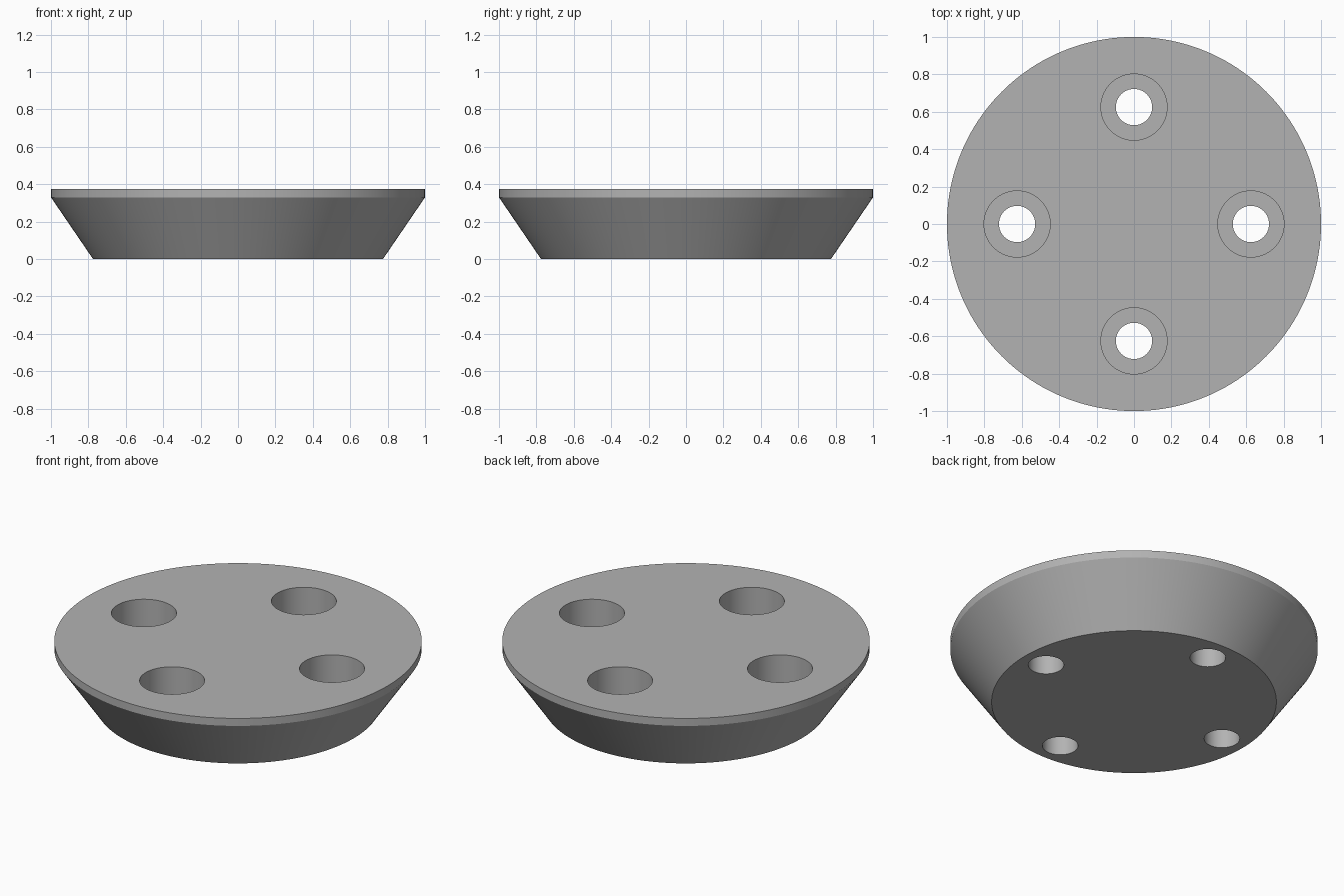
import bpy
import math

cube = bpy.data.objects.get("Cube")
if cube:
    bpy.data.objects.remove(cube, do_unlink=True)

HEIGHT = 0.375
BORE_FLOOR = 0.175
HOLE_PITCH = 0.625

grey = bpy.data.materials.new("plain grey")
grey.use_nodes = True
colour = (0.45, 0.45, 0.45, 1)
grey.diffuse_color = colour
grey.node_tree.nodes["Principled BSDF"].inputs["Base Color"].default_value = colour


def turned(name, profile, sides):
    """Solid of revolution about z, with flat caps, from (radius, height) points."""
    verts = [(r * math.cos(math.tau * i / sides), r * math.sin(math.tau * i / sides), z)
             for r, z in profile for i in range(sides)]
    faces = [list(range(sides))[::-1],
             [(len(profile) - 1) * sides + i for i in range(sides)]]
    for row in range(len(profile) - 1):
        a, b = row * sides, (row + 1) * sides
        for i in range(sides):
            j = (i + 1) % sides
            faces.append((a + i, a + j, b + j, b + i))
    mesh = bpy.data.meshes.new(name)
    mesh.from_pydata(verts, [], faces)
    mesh.materials.append(grey)
    obj = bpy.data.objects.new(name, mesh)
    bpy.context.collection.objects.link(obj)
    return obj


# Tapered disc with a short straight rim
disc = turned("tapered_disc", [(0.775, 0), (1, 0.33), (1, HEIGHT)], 160)

# Four counterbored screw holes
for k in range(4):
    cutter = turned("hole_cutter", [(0.097, -0.1), (0.097, BORE_FLOOR),
                                    (0.177, BORE_FLOOR), (0.177, HEIGHT + 0.1)], 64)
    angle = k * math.pi / 2
    cutter.location = (HOLE_PITCH * math.cos(angle), HOLE_PITCH * math.sin(angle), 0)
    cutter.hide_render = True
    cut = disc.modifiers.new("screw_hole", 'BOOLEAN')
    cut.operation = 'DIFFERENCE'
    cut.solver = 'EXACT'
    cut.object = cutter
    bpy.context.view_layer.objects.active = disc
    bpy.ops.object.modifier_apply(modifier=cut.name)
    bpy.data.objects.remove(cutter, do_unlink=True)

# Smooth walls, crisp edges
bpy.ops.object.select_all(action='DESELECT')
disc.select_set(True)
bpy.context.view_layer.objects.active = disc
bpy.ops.object.shade_smooth_by_angle(angle=math.radians(30))
